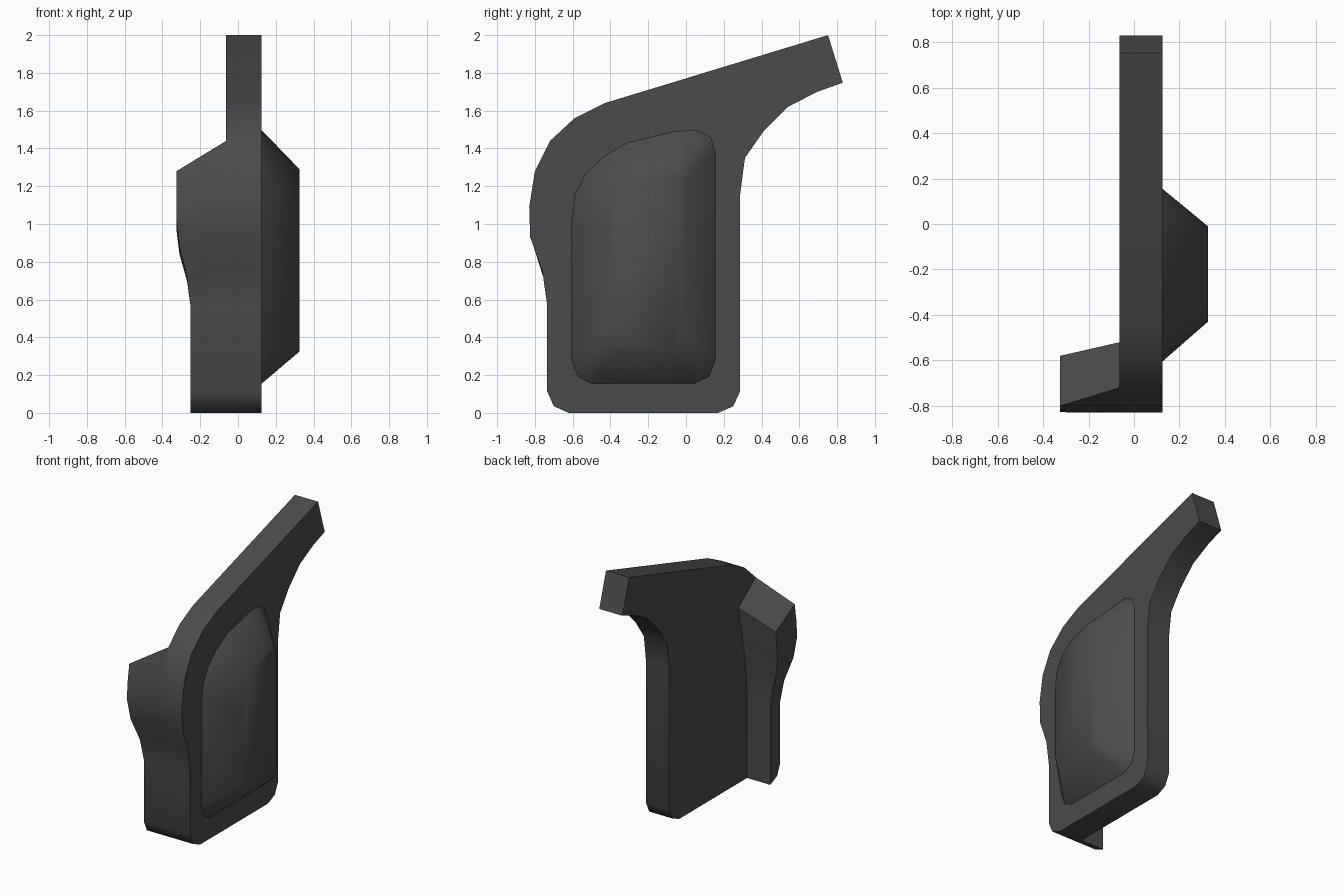
import bpy, bmesh, math

if "Cube" in bpy.data.objects:
    bpy.data.objects.remove(bpy.data.objects["Cube"])

PLATE_L, PLATE_R, BULGE_X = -0.063, 0.125, 0.325

dark = bpy.data.materials.new("dark_grey")
dark.diffuse_color = (0.07, 0.07, 0.07, 1)
dark.use_nodes = True
dark.node_tree.nodes["Principled BSDF"].inputs["Base Color"].default_value = dark.diffuse_color


def finish(name, bm, angle):
    """Clean the mesh, make an object and shade it smooth up to an angle."""
    bmesh.ops.remove_doubles(bm, verts=bm.verts, dist=0.0005)
    bmesh.ops.recalc_face_normals(bm, faces=bm.faces)
    mesh = bpy.data.meshes.new(name)
    bm.to_mesh(mesh)
    bm.free()
    mesh.materials.append(dark)
    obj = bpy.data.objects.new(name, mesh)
    bpy.context.collection.objects.link(obj)
    bpy.ops.object.select_all(action='DESELECT')
    obj.select_set(True)
    bpy.context.view_layer.objects.active = obj
    bpy.ops.object.shade_smooth_by_angle(angle=math.radians(angle))
    return obj


def loft(name, ring_a, ring_b, cap_a, angle):
    """Join two matching rings; ring_b is always capped."""
    bm = bmesh.new()
    a = [bm.verts.new(p) for p in ring_a]
    b = [bm.verts.new(p) for p in ring_b]
    n = len(a)
    for i in range(n):
        j = (i + 1) % n
        bm.faces.new((a[i], a[j], b[j], b[i]))
    if cap_a:
        bm.faces.new(a[::-1])
    bm.faces.new(b)
    return finish(name, bm, angle)


# Main plate: side profile (y, z) with the arm reaching up and back
plate = [(-.62, 0), (.17, 0), (.25, .035), (.287, .115), (.287, 1.16), (.312, 1.35),
         (.41, 1.49), (.54, 1.62), (.695, 1.70), (.83, 1.748), (.752, 2.0),
         (-.43, 1.64), (-.59, 1.56), (-.72, 1.44), (-.80, 1.28), (-.83, 1.09),
         (-.825, .93), (-.76, .75), (-.735, .57), (-.735, .115), (-.70, .035)]
loft("side_plate", [(PLATE_L, y, z) for y, z in plate],
     [(PLATE_R, y, z) for y, z in plate], True, 50)

# Raised panel with sloping sides on the right face
panel = [(-.50, .155), (.04, .155), (.12, .19), (.155, .28), (.155, 1.38), (.13, 1.46),
         (.05, 1.497), (-.06, 1.49), (-.31, 1.43), (-.43, 1.36), (-.53, 1.27),
         (-.585, 1.16), (-.605, 1.02), (-.605, .28), (-.57, .19)]
loft("raised_panel", [(PLATE_R, y, z) for y, z in panel],
     [(BULGE_X, -.22 + (y + .225) * .553, .8075 + (z - .826) * .72) for y, z in panel],
     False, 60)

# Front flange on the left: rows of front-inner, front-outer, back-outer, back-inner (y, z)
rows = [
    (-.252, (-.62, 0), (-.62, 0), (-.62, 0), (-.62, 0)),
    (-.252, (-.70, .035), (-.70, .035), (-.62, .035), (-.62, .035)),
    (-.252, (-.735, .115), (-.735, .115), (-.62, .115), (-.62, .115)),
    (-.252, (-.735, .57), (-.735, .57), (-.62, .57), (-.62, .57)),
    (-.27, (-.76, .75), (-.756, .72), (-.62, .70), (-.615, .74)),
    (-.31, (-.825, .93), (-.807, .88), (-.61, .84), (-.595, .90)),
    (-.325, (-.83, 1.09), (-.828, 1.03), (-.60, .96), (-.565, 1.04)),
    (-.325, (-.80, 1.28), (-.82, 1.15), (-.59, 1.06), (-.54, 1.17)),
    (-.325, (-.72, 1.44), (-.80, 1.28), (-.58, 1.16), (-.52, 1.29)),
]
bm = bmesh.new()
strips = [[bm.verts.new((px, *p)) for px, p in zip((PLATE_L, x, x, PLATE_L), pts)]
          for x, *pts in rows]
for lo, hi in zip(strips, strips[1:]):
    for i in range(3):
        bm.faces.new((lo[i], lo[i + 1], hi[i + 1], hi[i]))
bm.faces.new(strips[-1])
finish("front_flange", bm, 50)
